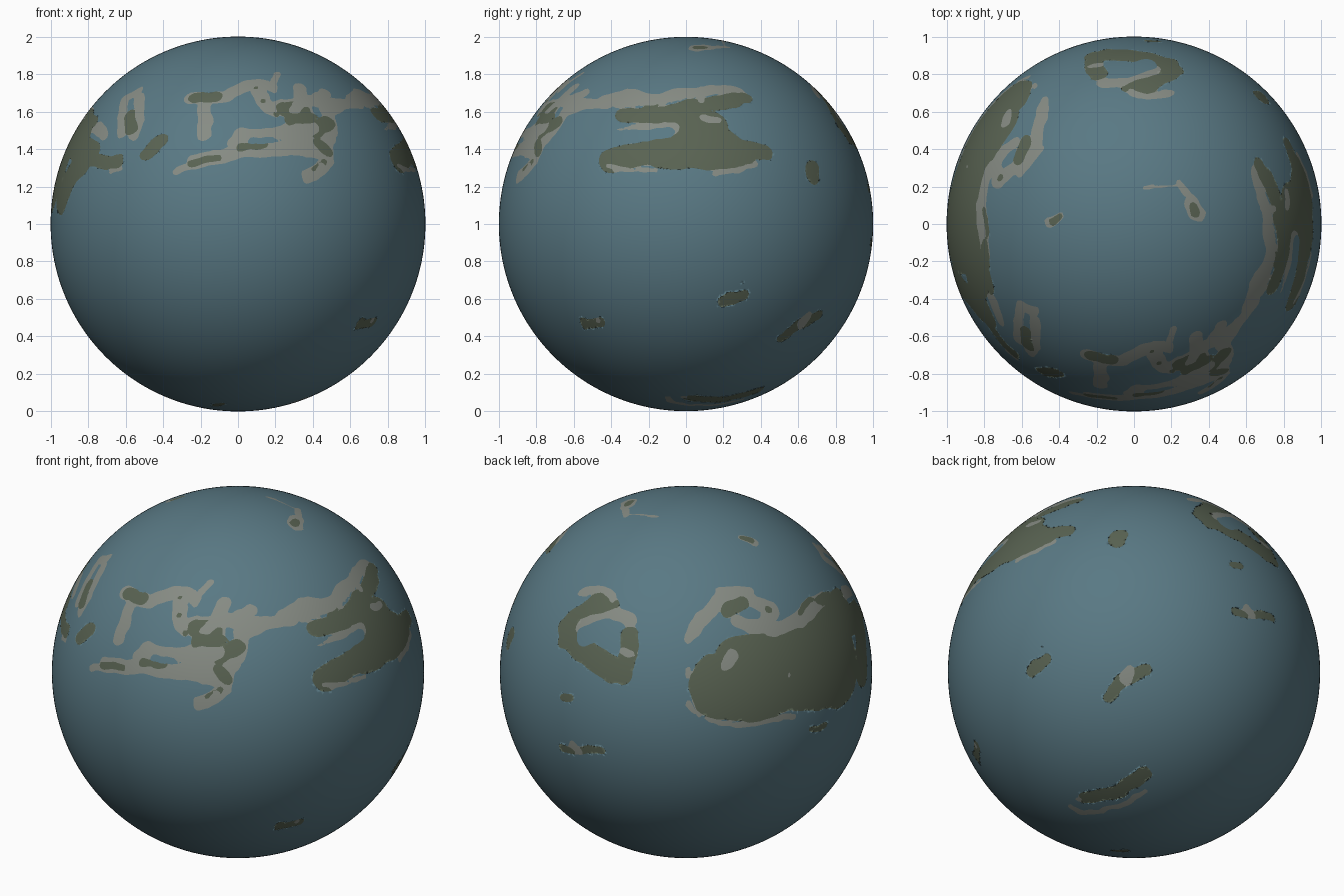
import bpy
import bmesh
from math import sin, cos, radians, sqrt
from mathutils import Vector, noise, kdtree

if "Cube" in bpy.data.objects:
    bpy.data.objects.remove(bpy.data.objects["Cube"], do_unlink=True)


def make_material(name, colour):
    mat = bpy.data.materials.new(name)
    mat.use_nodes = True
    mat.diffuse_color = (*colour, 1)
    mat.node_tree.nodes["Principled BSDF"].inputs["Base Color"].default_value = (*colour, 1)
    return mat


def make_frame(azimuth, elevation):
    """Right, up and outward axes of a tangent frame on the globe."""
    a, e = radians(azimuth), radians(elevation)
    return (Vector((cos(a), sin(a), 0)),
            Vector((-sin(a) * sin(e), cos(a) * sin(e), cos(e))),
            Vector((sin(a) * cos(e), -cos(a) * cos(e), sin(e))))


front, side, top = make_frame(0, 0), make_frame(90, 0), make_frame(0, 90)
corner, rear, under = make_frame(35, 25), make_frame(215, 25), make_frame(140, -30)

# Fine sphere with a height field for land and one for vegetation
bm = bmesh.new()
bmesh.ops.create_icosphere(bm, subdivisions=7, radius=1)
land_layer = bm.verts.layers.float.new("land")
green_layer = bm.verts.layers.float.new("green")
bm.verts.ensure_lookup_table()
tree = kdtree.KDTree(len(bm.verts))
for v in bm.verts:
    v[land_layer] = v[green_layer] = -0.05
    wobble = noise.noise_vector(v.co * 9) * 0.016 + noise.noise_vector(v.co * 22) * 0.009
    tree.insert(v.co + wobble, v.index)
tree.balance()


def lift(frame, point):
    x, y = point[0] / 100, point[1] / 100
    depth = sqrt(max(0, 1 - x * x - y * y))
    return (frame[0] * x + frame[1] * y + frame[2] * depth).normalized()


def brush(kind, frame, width, *path):
    """Paint a round-ended stroke along a path; later strokes cover earlier ones."""
    points = [lift(frame, p) for p in path]
    radius = width / 100
    for a, b in zip(points, points[1:] or points):
        line = b - a
        size = max(line.length_squared, 1e-9)
        reach = line.length / 2 + radius + 0.05
        for co, index, _ in tree.find_range((a + b) / 2, reach):
            t = min(1, max(0, (co - a).dot(line) / size))
            s = radius - (co - a - line * t).length
            v = bm.verts[index]
            if kind == "sea":
                v[land_layer] = min(v[land_layer], -s)
                continue
            v[land_layer] = max(v[land_layer], s)
            if kind == "green":
                v[green_layer] = max(v[green_layer], s)
            else:
                v[green_layer] = min(v[green_layer], -s)


def coast(*args):
    brush("coast", *args)


def green(*args):
    brush("green", *args)


def sea(*args):
    brush("sea", *args)


# Front continent: bare ground
coast(front, 4, (-25, 67), (-16, 67), (-7, 68), (0, 72), (12, 75), (18, 73))
coast(front, 2, (18, 73), (21, 80))
coast(front, 4, (-18, 64), (-18, 47))
coast(front, 2, (-34, 28), (-25, 31))
coast(front, 4, (-24, 33), (-10, 36), (1, 39), (15, 40), (28, 40), (46, 38))
coast(front, 4, (-2, 43), (3, 48), (17, 48), (33, 50))
coast(front, 4, (11, 71), (14, 65), (19, 60))
coast(front, 7, (25, 62), (34, 61))
coast(front, 4, (33, 73), (33, 66), (42, 66), (46, 70))
coast(front, 7, (28, 48), (40, 48), (46, 48))
coast(front, 4, (47, 42), (48, 34), (43, 29), (37, 25))
coast(front, 4, (44, 66), (48, 57), (50, 50))
coast(front, 3, (49, 60), (58, 64), (64, 70), (74, 66), (80, 58))
# Front continent: vegetation and lakes
green(front, 3.5, (-23, 67), (-12, 68))
green(front, 2, (-26, 32), (-10, 36))
green(front, 2.2, (1, 41), (14, 43))
green(front, 6, (26, 61), (34, 61))
green(front, 4, (40, 49), (48, 54))
green(front, 3, (43, 43), (48, 39))
green(front, 2, (40, 29), (46, 33))
green(front, 1.5, (14, 65))
green(front, 1.5, (10, 72))
green(front, 1.5, (20, 58))
green(front, 3, (73, 67), (78, 58))
sea(front, 1.5, (25, 74), (26, 69))
sea(front, 2, (8, 45), (18, 45))

# Right continent
coast(side, 3.5, (-74, 60), (-68, 65), (-55, 64), (-42, 64))
coast(side, 4.5, (-88, 40), (-82, 46), (-76, 52))
coast(side, 2, (-88, 25), (-84, 31))
green(side, 3, (-79, 55), (-72, 57))
coast(side, 4, (-36, 65), (-19, 66), (2, 70), (16, 72), (28, 70))
green(side, 4.5, (-34, 58), (-18, 57), (2, 63), (20, 65), (31, 67))
green(side, 8, (-4, 55), (14, 54))
green(side, 7, (-40, 34), (-20, 38))
green(side, 12, (-10, 40), (20, 40))
green(side, 8, (18, 41), (30, 38))
green(side, 5, (28, 40), (42, 38))
coast(side, 4.5, (-36, 48), (-8, 51))
sea(side, 3.5, (-40, 48), (-20, 47), (-10, 49))
coast(side, 2, (9, 57), (17, 56))
coast(side, 1.5, (-42, 31), (-30, 29), (-16, 28))
coast(side, 1.5, (16, 27), (26, 28), (38, 32))
coast(side, 2, (8, 73), (8, 66))

# Left continent: main body
green(rear, 18, (19, -8), (38, -9), (60, -2))
green(rear, 13, (28, 6), (55, 14))
green(rear, 24, (62, 3), (80, 4))
green(rear, 12, (72, 25), (86, 30))
green(front, 9, (-94, 14), (-88, 28), (-83, 33))
green(front, 4, (-78, 34), (-64, 33))
green(top, 6, (-82, -40), (-78, -50))
green(top, 6, (-80, 44), (-66, 64))
# Left continent: bare ground
coast(rear, 4, (3, 19), (9, 29), (18, 38), (34, 39), (46, 34), (40, 24), (28, 27))
coast(rear, 3, (20, 43), (34, 43))
coast(rear, 4, (46, 22), (58, 27), (68, 36), (74, 39))
green(rear, 4, (22, 33), (30, 37))
green(rear, 2, (44, 34))
green(rear, 2.5, (62, 32), (68, 38))
sea(rear, 2.5, (32, 31), (38, 31))
sea(rear, 4, (4, 12), (14, 18))
sea(rear, 4, (52, 38), (58, 40))
coast(rear, 3, (22, 4), (25, 9))
coast(rear, 1.5, (55, -1))
coast(rear, 1.5, (1, 2), (1, -2))
coast(rear, 1.5, (0, -17), (8, -24), (18, -28), (30, -29), (48, -26), (58, -24))
coast(top, 3, (-83, 10), (-82, -2), (-80, -14))
green(rear, 2, (68, -31), (75, -30))
sea(rear, 2, (78, -24), (84, -20))

# Islands off the left continent
coast(front, 3, (-53, 71), (-60, 67), (-62, 58), (-61, 49))
coast(front, 3, (-53, 68), (-52, 56), (-56, 47))
green(front, 3.5, (-58, 58), (-57, 51))
coast(front, 3.5, (-76, 52), (-71, 47))
green(front, 3, (-80, 59), (-76, 55))
green(front, 3.5, (-49, 38), (-41, 45))
coast(front, 1.2, (-68, 28), (-62, 30))

# Back continent with its lake
green(rear, 6, (-64, 24), (-58, 30), (-46, 37))
green(rear, 7, (-63, 18), (-52, 9), (-40, 1))
green(rear, 5, (-34, -2), (-31, 10), (-30, 20))
green(rear, 4, (-48, 42), (-40, 36))
coast(rear, 2.5, (-55, 43), (-44, 44), (-40, 40))
coast(rear, 4, (-56, 24), (-46, 28), (-38, 31), (-30, 28))
coast(rear, 2, (-34, 11), (-30, 9))
sea(rear, 5.5, (-54, 19), (-43, 24))

# Small northern islands
coast(top, 5, (31, 11), (34, 6))
coast(top, 2, (24, 22), (29, 15))
coast(top, 0.9, (6, 20), (16, 20), (24, 21))
green(top, 3, (32, 9), (33, 6))
coast(top, 2.5, (-46, 0), (-40, 4))
green(top, 2, (-44, 1), (-40, 4))

# Small southern islands
green(side, 5, (68, 30), (68, 26))
green(side, 3.5, (-54, -53), (-46, -53))
coast(side, 1.8, (-47, -52))
green(side, 3, (20, -41), (31, -38))
green(side, 1, (29, -31))
green(under, 3.5, (-14, -14), (-7, -4), (6, 1))
coast(under, 3, (-5, -3), (-3, 1))
green(rear, 2.5, (-66, -14), (-63, -14))
green(rear, 2.5, (-67, -41), (-56, -42), (-46, -42))
coast(rear, 2.5, (-61, -39), (-58, -42))
green(under, 4.5, (-26, -68), (-8, -64), (5, -54))
coast(under, 1.8, (-34, -72), (-26, -76), (-8, -72), (6, -64))
coast(under, 2, (-30, -68))
green(under, 2, (-10, -96), (-4, -96))


def cut_outline(layer, other):
    """Split the faces exactly where the field crosses zero."""
    fresh = set()
    for edge in list(bm.edges):
        a, b = edge.verts
        fa, fb = a[layer], b[layer]
        if fa * fb < 0:
            t = fa / (fa - fb)
            mixed = a[other] * (1 - t) + b[other] * t
            v = bmesh.utils.edge_split(edge, a, t)[1]
            v[layer], v[other] = 0, mixed
            v.co.normalize()
            fresh.add(v)
    for face in {f for v in fresh for f in v.link_faces}:
        hits = [v for v in face.verts if v in fresh]
        if len(hits) == 2:
            bmesh.utils.face_split(face, *hits)
    bmesh.ops.triangulate(bm, faces=[f for f in bm.faces if len(f.verts) > 3])


cut_outline(land_layer, green_layer)
cut_outline(green_layer, land_layer)
for face in bm.faces:
    face.smooth = True
    is_land = sum(v[land_layer] for v in face.verts) > 0
    is_green = sum(v[green_layer] for v in face.verts) > 0
    face.material_index = (2 if is_green else 1) if is_land else 0
bm.verts.layers.float.remove(bm.verts.layers.float["land"])
bm.verts.layers.float.remove(bm.verts.layers.float["green"])

# Globe object standing on the ground
mesh = bpy.data.meshes.new("globe")
bm.to_mesh(mesh)
bm.free()
globe = bpy.data.objects.new("globe", mesh)
globe.location.z = 1
bpy.context.collection.objects.link(globe)
for name, colour in (("sea blue", (0.10, 0.19, 0.23)),
                     ("bare ground", (0.24, 0.26, 0.23)),
                     ("vegetation", (0.10, 0.125, 0.085))):
    mesh.materials.append(make_material(name, colour))
